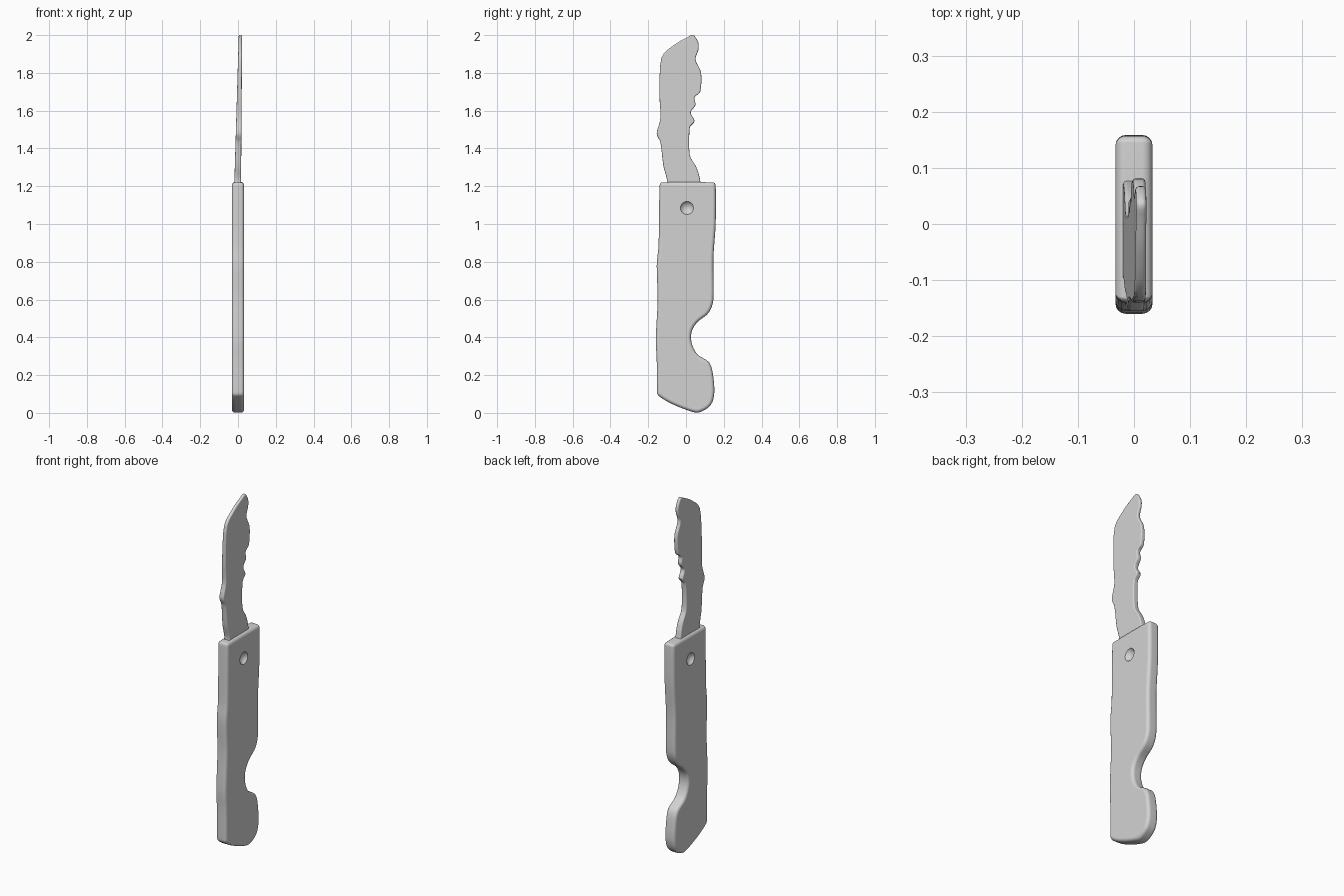
import bpy
import bmesh
from mathutils import Vector

if "Cube" in bpy.data.objects:
    bpy.data.objects.remove(bpy.data.objects["Cube"])

grey = bpy.data.materials.new("plain grey")
grey.use_nodes = True
grey.diffuse_color = (0.65, 0.65, 0.65, 1)
grey.node_tree.nodes["Principled BSDF"].inputs["Base Color"].default_value = (0.65, 0.65, 0.65, 1)


def smooth_loop(points, steps):
    """Closed Catmull-Rom curve through the (y, z) points."""
    pts = [Vector(p) for p in points]
    n = len(pts)
    out = []
    for i in range(n):
        a, b, c, d = (pts[(i + k) % n] for k in (-1, 0, 1, 2))
        m1, m2 = (c - a) / 2, (d - b) / 2
        # Limit tangents so that short corner spans do not overshoot
        span = (c - b).length
        m1 = m1.normalized() * min(m1.length, span)
        m2 = m2.normalized() * min(m2.length, span)
        for s in range(steps):
            t = s / steps
            out.append(b * (2*t**3 - 3*t**2 + 1) + m1 * (t**3 - 2*t**2 + t)
                       + c * (3*t**2 - 2*t**3) + m2 * (t**3 - t**2))
    return out


def make_slab(name, outline, side_x, bevel):
    """Flat part across x; side_x(side, z) gives the x of each face."""
    bm = bmesh.new()
    rings = [[bm.verts.new((side_x(side, p.y), p.x, p.y)) for p in outline] for side in (-1, 1)]
    bm.faces.new(rings[0])
    bm.faces.new(rings[1][::-1])
    n = len(outline)
    for i in range(n):
        j = (i + 1) % n
        bm.faces.new((rings[0][i], rings[1][i], rings[1][j], rings[0][j]))
    bmesh.ops.recalc_face_normals(bm, faces=bm.faces)
    mesh = bpy.data.meshes.new(name)
    bm.to_mesh(mesh)
    bm.free()
    mesh.materials.append(grey)
    obj = bpy.data.objects.new(name, mesh)
    bpy.context.collection.objects.link(obj)
    mod = obj.modifiers.new("rounded rim", "BEVEL")
    mod.width = bevel
    mod.segments = 4
    mod.limit_method = "ANGLE"
    mod.angle_limit = 0.9
    mod.use_clamp_overlap = False
    return obj


def finish(obj):
    bpy.ops.object.select_all(action="DESELECT")
    obj.select_set(True)
    bpy.context.view_layer.objects.active = obj
    bpy.ops.object.convert(target="MESH")
    bpy.ops.object.shade_smooth_by_angle(angle=0.6)
    obj.modifiers.new("flat face shading", "WEIGHTED_NORMAL").keep_sharp = True


# Handle with finger notch and rounded butt
handle_points = [
    (-.13, 1.22), (.145, 1.22), (.157, 1.205), (.157, 1.0), (.145, .82), (.145, .6),
    (.12, .53), (.06, .48), (.03, .43), (.03, .37), (.06, .31), (.12, .27),
    (.14, .22), (.15, .11), (.13, .04), (.07, .003), (.02, .01), (-.08, .05),
    (-.145, .09), (-.153, .11), (-.155, .28), (-.16, .39), (-.15, .6),
    (-.155, .78), (-.145, .89), (-.14, 1.2)]
handle = make_slab("handle", smooth_loop(handle_points, 4), lambda side, z: side * .033, .018)

# Pivot dimples pressed into both sides of the handle
cutters = []
for side in (-1, 1):
    bpy.ops.mesh.primitive_uv_sphere_add(segments=32, ring_count=16, radius=.04,
                                         location=(side * .053, .005, 1.085))
    cutter = bpy.context.object
    cutter.name = "pivot_dimple_cutter"
    cutter.hide_render = True
    cutter.data.materials.append(grey)
    cutters.append(cutter)
    mod = handle.modifiers.new("pivot dimple", "BOOLEAN")
    mod.operation = "DIFFERENCE"
    mod.solver = "EXACT"
    mod.object = cutter
finish(handle)
for cutter in cutters:
    bpy.data.objects.remove(cutter)

# Blade with a worn, ragged edge, thinning and leaning towards the tip
blade_points = [
    (-.10, 1.15), (-.10, 1.23), (-.12, 1.31), (-.135, 1.43), (-.155, 1.48), (-.135, 1.56),
    (-.14, 1.68), (-.13, 1.88), (-.06, 1.95), (.01, 1.99), (.04, 2.0),
    (.065, 1.96), (.065, 1.92), (.05, 1.87), (.08, 1.80), (.075, 1.70),
    (.045, 1.67), (.05, 1.63), (.025, 1.59), (.045, 1.545), (.02, 1.51),
    (.02, 1.365), (.055, 1.30), (.075, 1.23), (.075, 1.15)]


def blade_x(side, z):
    t = (z - 1.2) / .8
    return -.002 + .015 * t + side * (.018 - .009 * t)


blade = make_slab("blade", smooth_loop(blade_points, 4), blade_x, .007)
finish(blade)
